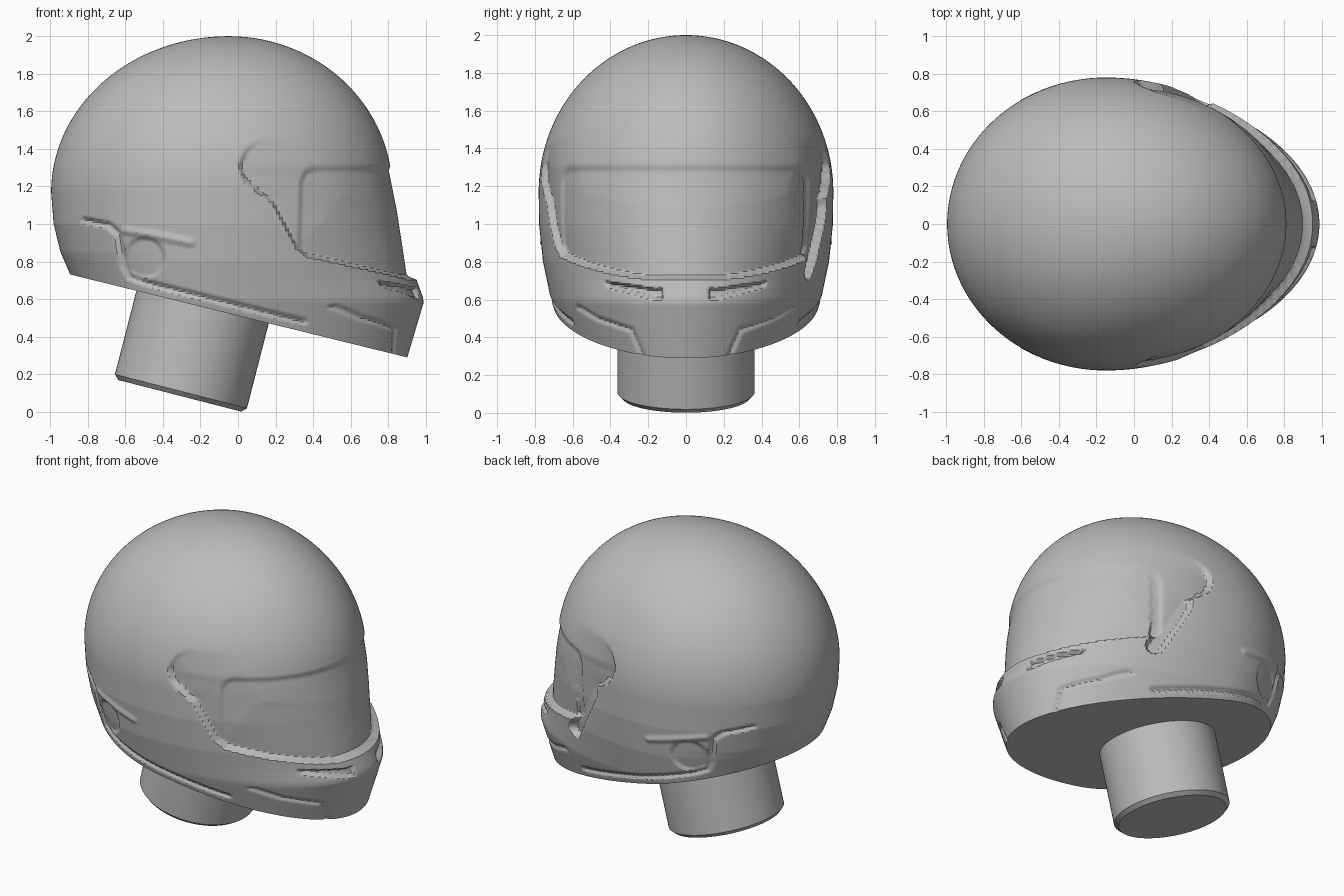
import bpy, bmesh, math
from mathutils import Vector, Matrix

cube = bpy.data.objects.get("Cube")
if cube:
    bpy.data.objects.remove(cube)

grey = bpy.data.materials.new("plain_grey")
grey.use_nodes = True
COLOUR = (0.5, 0.5, 0.5, 1)
grey.diffuse_color = COLOUR
grey.node_tree.nodes["Principled BSDF"].inputs["Base Color"].default_value = COLOUR


def finish(bm, name, angle):
    """Turn a bmesh into a smooth shaded object."""
    bmesh.ops.recalc_face_normals(bm, faces=bm.faces[:])
    mesh = bpy.data.meshes.new(name)
    bm.to_mesh(mesh)
    bm.free()
    mesh.materials.append(grey)
    obj = bpy.data.objects.new(name, mesh)
    bpy.context.collection.objects.link(obj)
    bpy.ops.object.select_all(action='DESELECT')
    obj.select_set(True)
    bpy.context.view_layer.objects.active = obj
    bpy.ops.object.shade_smooth_by_angle(angle=math.radians(angle))
    return obj


def clamp(v):
    return max(0.0, min(1.0, v))


def table(points, z):
    """Piecewise linear lookup of a (z, value) profile."""
    for (z0, v0), (z1, v1) in zip(points, points[1:]):
        if z <= z1:
            return v0 + (v1 - v0) * (z - z0) / (z1 - z0)
    return points[-1][1]


def distance(path, u, v):
    """Distance from a point to an open path."""
    best = 9.0
    for (ax, ay), (bx, by) in zip(path, path[1:]):
        dx, dy = bx - ax, by - ay
        t = clamp(((u - ax) * dx + (v - ay) * dy) / (dx * dx + dy * dy))
        best = min(best, math.hypot(u - ax - t * dx, v - ay - t * dy))
    return best


def inside(poly, u, v):
    hit = False
    for (ax, ay), (bx, by) in zip(poly, poly[1:] + poly[:1]):
        if (ay > v) != (by > v) and u < ax + (v - ay) * (bx - ax) / (by - ay):
            hit = not hit
    return hit


def recess(poly, u, v, soft):
    """Soft mask that is 1 within a closed outline."""
    if not inside(poly, u, v):
        return 0.0
    return clamp(distance(poly + poly[:1], u, v) / soft)


# Profiles of the shell below its widest level
MID, TOP, RISE = 1.17, 2.0, 0.83
BACK = [(0.2, -0.68), (0.5, -0.8), (0.73, -0.893), (0.85, -0.945), (1.0, -0.982), (MID, -0.995)]
FRONT = [(0.2, 0.872), (0.29, 0.902), (0.58, 0.988), (0.61, 0.985), (0.7, 0.952), (1.1, 0.853), (1.31, 0.811)]
WIDTH = [(0.2, 0.58), (0.4, 0.65), (0.6, 0.715), (0.8, 0.757), (1.0, 0.778), (MID, 0.78)]

# Outlines of the sunk and engraved details
SHIELD = [(0.12, 1.46), (0.04, 1.40), (0.0, 1.31), (0.03, 1.23), (0.18, 1.11), (0.24, 1.0),
          (0.31, 0.87), (0.37, 0.83), (0.9, 0.71), (1.2, 0.70)]
SHIELD_AREA = SHIELD + [(1.2, 1.6), (0.12, 1.6)]
WINDOW = [(1.2, 1.31), (0.41, 1.305), (0.36, 1.285), (0.335, 1.23), (0.33, 0.88), (0.37, 0.80), (1.2, 0.5)]
SLOT = [(0.2, 1.1), (0.29, 0.93), (0.38, 0.76)]
SIDE_LINE = [(-0.82, 1.02), (-0.69, 0.995), (-0.64, 0.95), (-0.61, 0.78), (-0.58, 0.72), (-0.5, 0.69), (0.35, 0.48)]
RIDGE = [(-0.6, 0.965), (-0.45, 0.94), (-0.25, 0.9)]
VENT = [(0.12, 0.665), (0.12, 0.595), (0.18, 0.6), (0.42, 0.665), (0.43, 0.70), (0.16, 0.66)]
CHIN_LINE = [(0.57, 0.56), (0.47, 0.50), (0.29, 0.44), (0.23, 0.30)]


def depth(x, y, z):
    """How far the surface is sunk at a point."""
    d = 0.0
    if x > -0.02 and 0.65 < z < 1.5:
        # face shield step, fading out upwards
        if inside(SHIELD_AREA, x, z):
            e = distance(SHIELD, x, z)
            deep = 0.05 if y > 0 and x < 0.4 else 0.036
            d += deep * clamp(e / 0.018) * clamp(1 - e / 0.36) * clamp((1.46 - z) / 0.2)
            # window pane
            d += 0.013 * recess(WINDOW, x, z, 0.02)
        # release slot on the left cheek only
        if y > 0.3 and x < 0.5:
            d = max(d, 0.045 * clamp((0.055 - distance(SLOT, x, z)) / 0.02))
    if x < 0.4 and z < 1.06:
        # rear trim line, round hinge cover and the ridge over it
        d += 0.016 * clamp(1.3 - distance(SIDE_LINE, x, z) / 0.016)
        d += 0.014 * clamp((0.115 - math.hypot(x + 0.5, z - 0.82)) / 0.02)
        d -= 0.012 * clamp(1 - distance(RIDGE, x, z) / 0.03)
    if x > 0.4 and z < 0.75:
        # chin vents and creases
        d += 0.028 * recess(VENT, abs(y), z, 0.014)
        d += 0.012 * clamp(1.2 - distance(CHIN_LINE, abs(y), z) / 0.014)
    return d


# Helmet shell: stacked egg-shaped sections closed at the crown
COLS, LOW_ROWS, DOME_ROWS = 440, 108, 84
levels = [0.2 + (MID - 0.2) * i / LOW_ROWS for i in range(LOW_ROWS)]
levels += [MID + RISE * math.sin(math.pi / 2 * i / DOME_ROWS) for i in range(DOME_ROWS)]
bm = bmesh.new()
rings = []
for z in levels:
    f = math.sqrt(1 - (max(0, z - MID) / RISE) ** 2)
    back = table(BACK, z) if z < MID else -0.05 - 0.945 * f
    front = table(FRONT, z) if z < 1.31 else -0.05 + 0.873 * f
    half = table(WIDTH, z) if z < MID else 0.78 * f
    mid = -0.05 - 0.1 * f
    ring = []
    for k in range(COLS):
        t = math.tau * k / COLS
        c, s = math.cos(t), math.sin(t)
        a = front - mid if c > 0 else mid - back
        x, y = mid + a * c, half * s
        n = Vector((c / a, s / half, 0)).normalized()
        ring.append(bm.verts.new(Vector((x, y, z)) - n * depth(x, y, z)))
    rings.append(ring)
for lo, hi in zip(rings, rings[1:]):
    for k in range(COLS):
        j = (k + 1) % COLS
        bm.faces.new((lo[k], lo[j], hi[j], hi[k]))
crown = bm.verts.new((-0.05, 0, TOP))
for k in range(COLS):
    bm.faces.new((rings[-1][k], rings[-1][(k + 1) % COLS], crown))

# Slanted flat underside
cut = bmesh.ops.bisect_plane(bm, geom=bm.verts[:] + bm.edges[:] + bm.faces[:], dist=1e-5,
                             plane_co=(0.9, 0, 0.29), plane_no=(-0.246, 0, -1), clear_outer=True)
rim = [g for g in cut["geom_cut"] if isinstance(g, bmesh.types.BMEdge)]
bmesh.ops.edgeloop_fill(bm, edges=rim)
finish(bm, "helmet_shell", 35)

# Neck post, tilted to stand square to the underside
bm = bmesh.new()
LENGTH = 0.7
place = (Matrix.Translation((-0.31, 0, 0.085)) @ Matrix.Rotation(math.radians(14.4), 4, 'Y')
         @ Matrix.Translation((0, 0, LENGTH / 2)))
bmesh.ops.create_cone(bm, cap_ends=True, segments=64, radius1=0.363, radius2=0.363, depth=LENGTH)
base = [e for e in bm.edges if all(v.co.z < 0 for v in e.verts)]
bmesh.ops.bevel(bm, geom=base, offset=0.025, segments=1, affect='EDGES')
bmesh.ops.transform(bm, matrix=place, verts=bm.verts[:])
finish(bm, "neck_post", 30)
